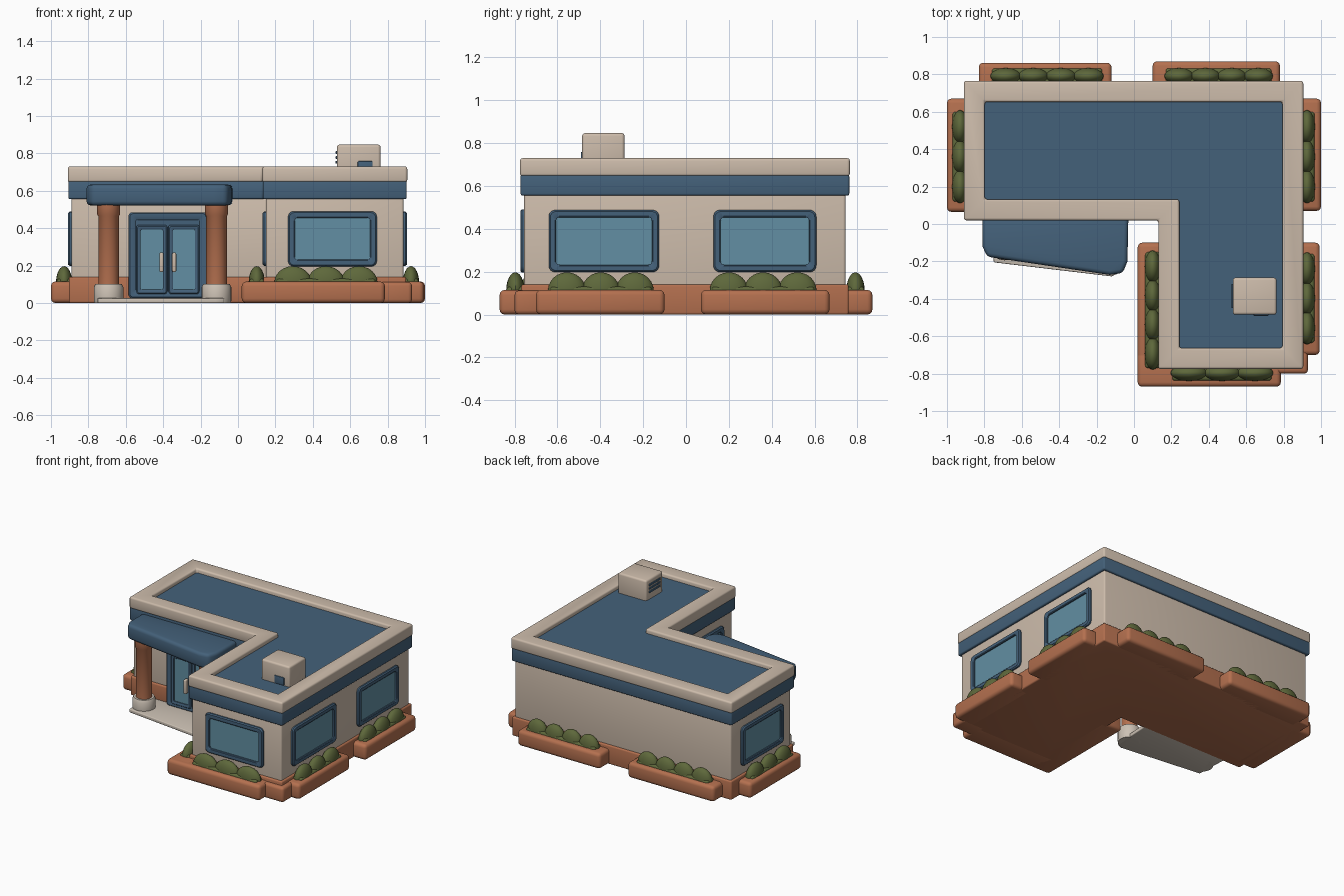
import bpy, bmesh, math
from mathutils import Matrix, Vector

if "Cube" in bpy.data.objects:
    bpy.data.objects.remove(bpy.data.objects["Cube"])


def material(name, r, g, b):
    m = bpy.data.materials.new(name)
    lin = [(c / 255 / 12.92) if c < 11 else ((c / 255 + 0.055) / 1.055) ** 2.4 for c in (r, g, b)]
    m.diffuse_color = (*lin, 1)
    m.use_nodes = True
    m.node_tree.nodes["Principled BSDF"].inputs["Base Color"].default_value = m.diffuse_color
    return m


WALL = material("warm plaster", 205, 188, 171)
BLUE = material("slate blue", 68, 97, 122)
GLASS = material("window glass", 98, 143, 163)
BRICK = material("terracotta", 180, 112, 79)
GREEN = material("shrub green", 94, 104, 59)
STONE = material("pale stone", 204, 193, 180)


def finish(name, bm, mats, bevel=0.0, matrix=None):
    bmesh.ops.recalc_face_normals(bm, faces=bm.faces)
    if bevel:
        edges = [e for e in bm.edges if len(e.link_faces) == 2 and e.calc_face_angle() > 0.6]
        bmesh.ops.bevel(bm, geom=edges, offset=bevel, segments=3, profile=0.5,
                        affect='EDGES', clamp_overlap=True)
    me = bpy.data.meshes.new(name)
    bm.to_mesh(me)
    bm.free()
    for m in mats:
        me.materials.append(m)
    ob = bpy.data.objects.new(name, me)
    bpy.context.collection.objects.link(ob)
    if matrix:
        ob.matrix_world = matrix
    bpy.ops.object.select_all(action='DESELECT')
    ob.select_set(True)
    bpy.context.view_layer.objects.active = ob
    bpy.ops.object.shade_smooth_by_angle(angle=math.radians(35))
    return ob


def prism(name, pts, z0, z1, mat, bevel=0.0, hole=None):
    """Vertical extrusion of a plan outline, optionally a ring with a matching inner outline."""
    bm = bmesh.new()
    outer = [bm.verts.new((x, y, z0)) for x, y in pts]
    if hole:
        inner = [bm.verts.new((x, y, z0)) for x, y in hole]
        n = len(pts)
        for i in range(n):
            j = (i + 1) % n
            bm.faces.new((outer[i], outer[j], inner[j], inner[i]))
    else:
        bm.faces.new(outer)
    ext = bmesh.ops.extrude_face_region(bm, geom=bm.faces[:], use_keep_orig=True)
    bmesh.ops.translate(bm, vec=(0, 0, z1 - z0),
                        verts=[v for v in ext['geom'] if isinstance(v, bmesh.types.BMVert)])
    return finish(name, bm, [mat], bevel)


def box(name, x0, x1, y0, y1, z0, z1, mat, bevel=0.0):
    return prism(name, [(x0, y0), (x1, y0), (x1, y1), (x0, y1)], z0, z1, mat, bevel)


def panel(name, centre, w, h, rim, angle=0, r=0.03, out=0.018, rimmat=None, cap=GLASS):
    """Rounded frame around a recessed pane, facing -y before turning about z."""
    bm = bmesh.new()
    loops = []
    for inset, y in ((0, 0.03), (0, -out + 0.008), (0.007, -out), (rim - 0.005, -out),
                     (rim, -out + 0.004), (rim, -out + 0.013)):
        a, b = w / 2 - inset, h / 2 - inset
        rad = max(r - inset * 0.4, 0.008)
        loop = []
        for q, (sx, sz) in enumerate(((1, 1), (-1, 1), (-1, -1), (1, -1))):
            for k in range(5):
                t = math.pi / 2 * (q + k / 4)
                loop.append(bm.verts.new((sx * (a - rad) + rad * math.cos(t), y,
                                          sz * (b - rad) + rad * math.sin(t))))
        loops.append(loop)
    for lo, hi in zip(loops, loops[1:]):
        for i in range(len(lo)):
            j = (i + 1) % len(lo)
            bm.faces.new((lo[i], lo[j], hi[j], hi[i]))
    bm.faces.new(loops[0])
    bm.faces.new(loops[-1]).material_index = 1
    mat = Matrix.Translation(Vector(centre)) @ Matrix.Rotation(math.radians(angle), 4, 'Z')
    return finish(name, bm, [rimmat or BLUE, cap], matrix=mat)


def turned(name, x, y, profile, mat, n=32):
    """Round part from (radius, height) points."""
    bm = bmesh.new()
    rings = [[bm.verts.new((x + r * math.cos(2 * math.pi * k / n), y + r * math.sin(2 * math.pi * k / n), z))
              for k in range(n)] for r, z in profile]
    for lo, hi in zip(rings, rings[1:]):
        for i in range(n):
            bm.faces.new((lo[i], lo[(i + 1) % n], hi[(i + 1) % n], hi[i]))
    bm.faces.new(rings[0])
    bm.faces.new(rings[-1])
    return finish(name, bm, [mat])


def ell(d):
    """L-shaped plan of the wall line, pushed outward by d."""
    return [(-0.89 - d, 0.745 + d), (-0.89 - d, 0.04 - d), (0.15 - d, 0.04 - d),
            (0.15 - d, -0.755 - d), (0.885 + d, -0.755 - d), (0.885 + d, 0.745 + d)]


# Building shell
prism("plinth", ell(0.014), 0, 0.14, BRICK, 0.01)
prism("walls", ell(0), 0.05, 0.6, WALL, 0.012)
prism("blue_band", ell(0.017), 0.555, 0.655, BLUE, 0.01)
prism("parapet", ell(0.02), 0.645, 0.73, WALL, 0.013, hole=ell(-0.092))
prism("roof_deck", ell(-0.06), 0.64, 0.698, BLUE)

# Windows
panel("front_window", (0.505, -0.755, 0.343), 0.475, 0.295, 0.036)
panel("right_window_front", (0.885, -0.383, 0.343), 0.515, 0.29, 0.034, 90)
panel("right_window_back", (0.885, 0.368, 0.343), 0.48, 0.29, 0.034, 90)
panel("left_window", (-0.89, 0.385, 0.343), 0.49, 0.29, 0.034, -90)
panel("wing_left_window", (0.15, -0.4, 0.343), 0.49, 0.29, 0.034, -90)

# Double door with handles
DX = -0.375
panel("door_frame", (DX, 0.02, 0.255), 0.42, 0.46, 0.04, r=0.02, out=0.03, cap=BLUE)
for side, s in (("left", -1), ("right", 1)):
    panel(side + "_door_leaf", (DX + s * 0.086, -0.004, 0.232), 0.166, 0.37, 0.024, r=0.012, out=0.012)
    hx = DX + s * 0.034
    box(side + "_door_handle", hx - 0.011, hx + 0.011, -0.045, -0.01, 0.165, 0.27, WALL, 0.008)

# Entrance canopy, columns and step
prism("canopy", [(-0.81, 0.04), (-0.81, -0.12), (-0.785, -0.175), (-0.13, -0.272), (-0.06, -0.262),
                 (-0.035, -0.2), (-0.03, 0.04)], 0.522, 0.633, BLUE, 0.022)
prism("entrance_step", [(-0.76, 0.04), (-0.75, -0.205), (-0.12, -0.28), (-0.075, -0.26), (-0.06, 0.04)],
      0, 0.026, STONE, 0.006)
for side, x, y in (("left", -0.692, -0.115), ("right", -0.115, -0.185)):
    turned(side + "_column_base", x, y, [(0.076, 0), (0.079, 0.012), (0.079, 0.085), (0.07, 0.103)], STONE)
    turned(side + "_column", x, y, [(0.055, 0.09), (0.055, 0.465), (0.062, 0.475), (0.062, 0.535)], BRICK)

# Planters: outline box, then the shrub row (x0, x1, y0, y1) and lump count
PLANTERS = {
    "back_left": ((-0.83, -0.12, 0.68, 0.862), (-0.76, -0.17, 0.75, 0.832), 4),
    "back_right": ((0.10, 0.78, 0.68, 0.87), (0.17, 0.735, 0.75, 0.832), 4),
    "left": ((-1.0, -0.82, 0.065, 0.67), (-0.97, -0.89, 0.12, 0.60), 3),
    "right_back": ((0.82, 1.0, 0.07, 0.67), (0.885, 0.965, 0.12, 0.60), 3),
    "right_front": ((0.82, 0.993, -0.70, -0.10), (0.885, 0.965, -0.635, -0.16), 3),
    "front": ((0.02, 0.785, -0.87, -0.68), (0.205, 0.735, -0.838, -0.755), 3),
    "wing_left": ((0.02, 0.2, -0.86, -0.10), (0.06, 0.14, -0.77, -0.15), 4),
}
for key, (outline, row, count) in PLANTERS.items():
    box(key + "_planter", *outline, 0, 0.115, BRICK, 0.024)
    x0, x1, y0, y1 = row
    box(key + "_shrub_bed", x0, x1, y0, y1, 0.08, 0.13, GREEN, 0.015)
    bm = bmesh.new()
    along_x = (x1 - x0) > (y1 - y0)
    length = (x1 - x0) if along_x else (y1 - y0)
    for i in range(count):
        t = (i + 0.5) / count
        long_r, thin_r = length / count * 0.56, 0.043
        cx = x0 + t * (x1 - x0) if along_x else (x0 + x1) / 2
        cy = (y0 + y1) / 2 if along_x else y0 + t * (y1 - y0)
        rx, ry = (long_r, thin_r) if along_x else (thin_r, long_r)
        m = Matrix.Translation((cx, cy, 0.11)) @ Matrix.Diagonal((rx, ry, 0.087, 1))
        bmesh.ops.create_uvsphere(bm, u_segments=20, v_segments=12, radius=1, matrix=m)
    finish(key + "_shrubs", bm, [GREEN])
# Planter infill at the front right corner
box("corner_plinth", 0.74, 0.93, -0.80, -0.66, 0, 0.112, BRICK, 0.02)

# Rooftop unit with side louvres and a front vent
box("roof_unit", 0.528, 0.762, -0.485, -0.287, 0.68, 0.847, WALL, 0.014)
for i in range(3):
    z = 0.745 + i * 0.026
    box("unit_louvre_%d" % i, 0.522, 0.54, -0.45, -0.32, z, z + 0.015, BLUE, 0.003)
box("unit_front_vent", 0.64, 0.72, -0.491, -0.48, 0.70, 0.758, BLUE, 0.004)
